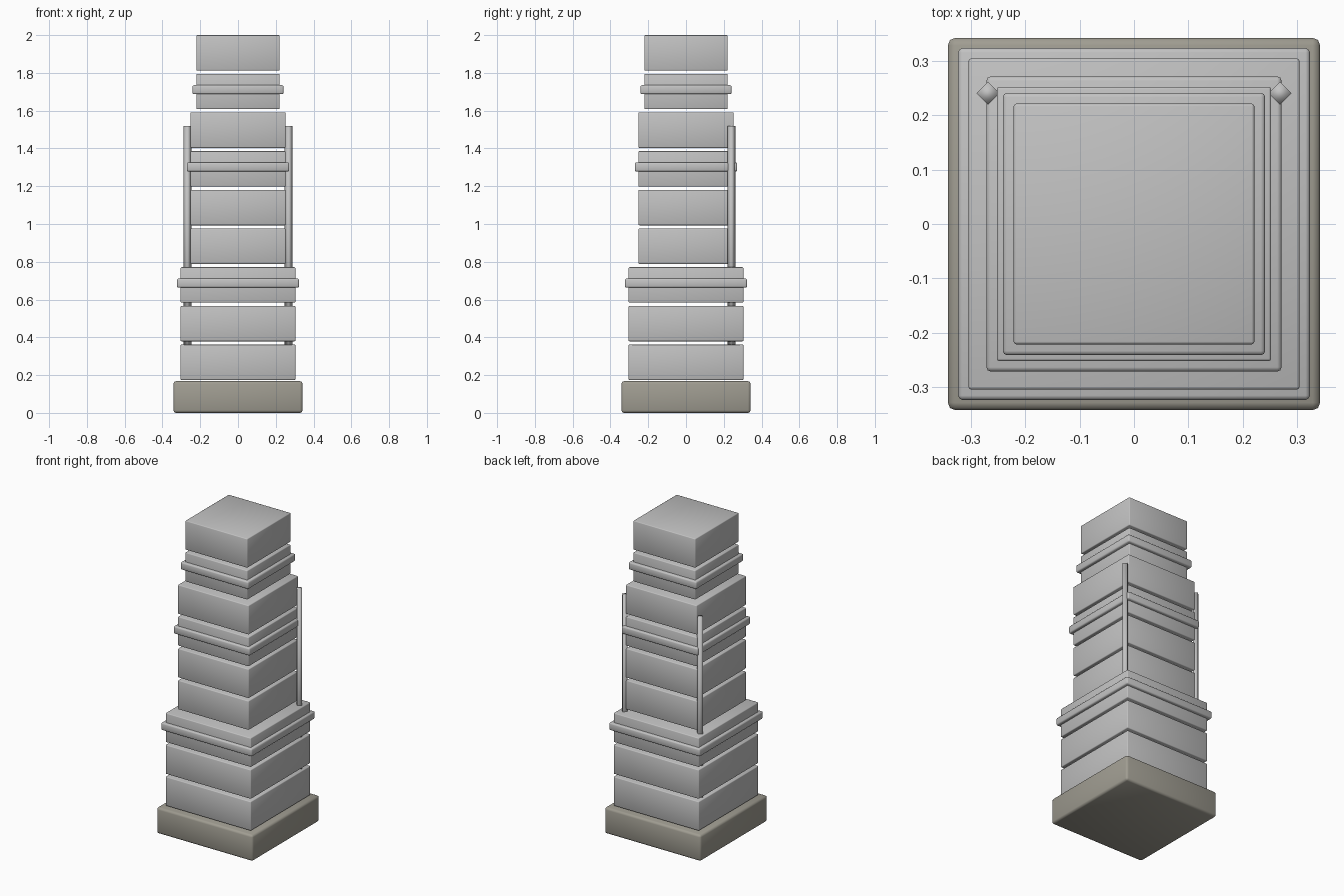
import bpy, math

if "Cube" in bpy.data.objects:
    bpy.data.objects.remove(bpy.data.objects["Cube"])

def material(name, rgb):
    m = bpy.data.materials.new(name)
    m.diffuse_color = (*rgb, 1)
    m.use_nodes = True
    m.node_tree.nodes["Principled BSDF"].inputs["Base Color"].default_value = m.diffuse_color
    return m

STONE = material("pale grey stone", (0.54, 0.54, 0.54))
BASE = material("olive grey base", (0.35, 0.335, 0.285))

def slab(name, half, z0, z1, bevel, mat, segments=2):
    """Square bevelled slab between two heights."""
    bpy.ops.mesh.primitive_cube_add(size=1, location=(0, 0, (z0 + z1) / 2))
    o = bpy.context.object
    o.name = name
    o.scale = (half * 2, half * 2, z1 - z0)
    bpy.ops.object.transform_apply(location=False, rotation=False, scale=True)
    b = o.modifiers.new("bevel", 'BEVEL')
    b.width, b.segments = bevel, segments
    bpy.ops.object.modifier_apply(modifier=b.name)
    o.data.materials.append(mat)
    bpy.ops.object.shade_smooth_by_angle(angle=math.radians(50))

# Plinth
slab("plinth", 0.342, 0, 0.168, 0.014, BASE)

# Stacked tower blocks with open joints, stepping inward twice
halves = [0.304] * 3 + [0.252] * 4 + [0.221] * 2
for i, half in enumerate(halves):
    z = 0.174 + 0.2048 * i
    slab(f"tower_block_{i + 1}", half, z, z + 0.1875, 0.005, STONE)

# Projecting bands
for name, half, z in (("lower_band", 0.323, 0.687),
                      ("middle_band", 0.271, 1.302),
                      ("upper_band", 0.241, 1.711)):
    slab(name, half, z - 0.024, z + 0.024, 0.008, STONE)

# Four-sided rear corner pipes
for side, x in (("left", -0.268), ("right", 0.268)):
    bpy.ops.mesh.primitive_cylinder_add(vertices=4, radius=0.021, depth=1.24,
                                        location=(x, 0.24, 0.90))
    o = bpy.context.object
    o.name = f"{side}_corner_pipe"
    o.data.materials.append(STONE)
    bpy.ops.object.shade_smooth()
